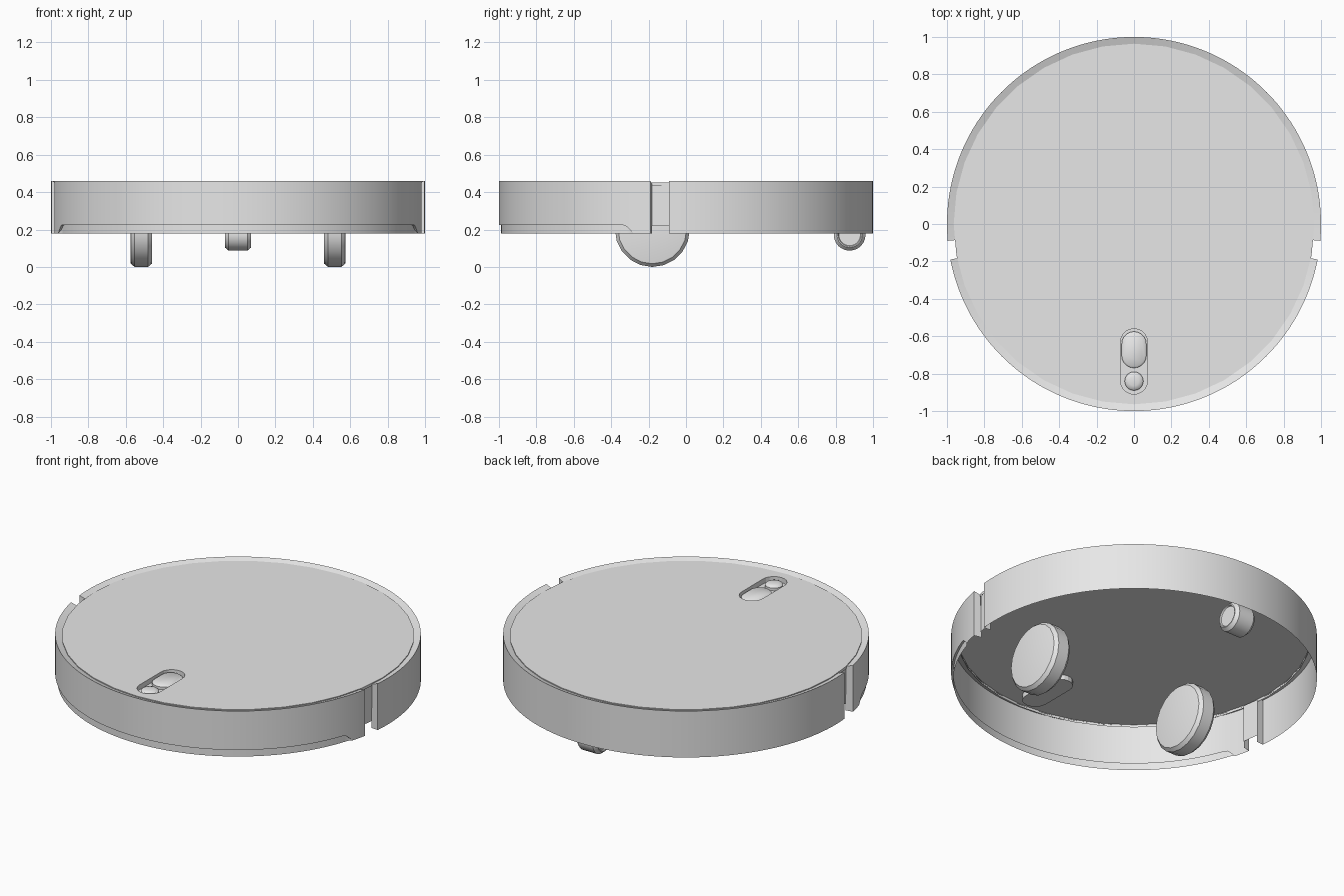
import bpy, bmesh, math

if "Cube" in bpy.data.objects:
    bpy.data.objects.remove(bpy.data.objects["Cube"])

grey = bpy.data.materials.new("light_grey")
grey.diffuse_color = (0.8, 0.8, 0.8, 1)
grey.use_nodes = True
grey.node_tree.nodes["Principled BSDF"].inputs["Base Color"].default_value = grey.diffuse_color

BOTTOM, TOP = 0.18, 0.46


def finish(name, bm, smooth=None):
    bmesh.ops.remove_doubles(bm, verts=bm.verts, dist=1e-5)
    me = bpy.data.meshes.new(name)
    bm.to_mesh(me)
    bm.free()
    me.materials.append(grey)
    ob = bpy.data.objects.new(name, me)
    bpy.context.collection.objects.link(ob)
    if smooth:
        bpy.ops.object.select_all(action='DESELECT')
        ob.select_set(True)
        bpy.context.view_layer.objects.active = ob
        bpy.ops.object.shade_smooth_by_angle(angle=math.radians(smooth))
    return ob


def polar(bm, r, a, z):
    return bm.verts.new((r * math.cos(a), r * math.sin(a), z))


def shell(name, a0, a1, steps, recess):
    """Thin curved side wall with an inward sloping rim and closed-in ends."""
    bm = bmesh.new()
    cols = []
    for i in range(steps + 1):
        a = a0 + (a1 - a0) * i / steps
        h = BOTTOM + recess(math.sin(a))
        r = 0.988 if h > BOTTOM else 1.0
        cols.append([polar(bm, *p) for p in (
            (r, a, BOTTOM), (r, a, h), (1, a, h), (1, a, TOP), (0.96, a, 0.446))])
    for c, d in zip(cols, cols[1:]):
        for j in range(4):
            bm.faces.new((c[j], d[j], d[j + 1], c[j + 1]))
    for a, flip in ((a0, False), (a1, True)):
        f = [polar(bm, *p) for p in (
            (0.955, a, BOTTOM), (1, a, BOTTOM), (1, a, TOP), (0.96, a, 0.446))]
        bm.faces.new(f[::-1] if flip else f)
    return finish(name, bm, 30)


def bumper_recess(y):
    """Height of the lower strip, with rounded ends."""
    t = (y + 0.345) / 0.05
    if t <= 0:
        return 0.045
    return 0.045 * math.sqrt(1 - t * t) if t < 1 else 0.0


def capsule(y0, y1, w, n=10):
    """Counter-clockwise outline of a rounded slot."""
    pts = []
    for k in range(2 * (n + 1)):
        upper = k <= n
        a = math.pi * (k if upper else k - 1) / n
        pts.append((w * math.cos(a), (y1 - w if upper else y0 + w) + w * math.sin(a)))
    return pts


def lathe_x(name, profile, sides, centre):
    """Turn (x, radius) points around the x axis, capping both ends."""
    bm = bmesh.new()
    cx, cy, cz = centre
    rings = [[bm.verts.new((cx + x, cy + r * math.cos(2 * math.pi * k / sides),
                            cz + r * math.sin(2 * math.pi * k / sides)))
              for k in range(sides)] for x, r in profile]
    for p, q in zip(rings, rings[1:]):
        for k in range(sides):
            n = (k + 1) % sides
            bm.faces.new((p[k], p[n], q[n], q[k]))
    bm.faces.new(rings[0])
    bm.faces.new(rings[-1])
    bmesh.ops.recalc_face_normals(bm, faces=bm.faces)
    return finish(name, bm, 25)


# Side walls: front bumper and rear shell, with a gap on each side
front_end = math.asin(0.19)
rear_end = math.asin(0.09)
shell("front_bumper", math.pi + front_end, 2 * math.pi - front_end, 120, bumper_recess)
shell("rear_shell", -rear_end, math.pi + rear_end, 80, lambda y: 0.0)

# Set-back panels inside the side gaps
for side, mid in (("right", -0.141), ("left", math.pi + 0.141)):
    bm = bmesh.new()
    lo, hi = mid - 0.055, mid + 0.055
    bm.faces.new([polar(bm, 0.955, a, z) for a, z in
                  ((lo, 0.22), (hi, 0.22), (hi, 0.445), (lo, 0.445))])
    finish(side + "_gap_panel", bm)

# Top plate with a slot recess
bm = bmesh.new()
PLATE = 0.452
SIDES = 36
outer = [polar(bm, 0.964, 2 * math.pi * k / SIDES, PLATE) for k in range(SIDES)]
slot = capsule(-0.91, -0.56, 0.072)
hole = [bm.verts.new((x, y, PLATE)) for x, y in slot]
edges = [bm.edges.new((l[i - 1], l[i])) for l in (outer, hole) for i in range(len(l))]
bmesh.ops.triangle_fill(bm, edges=edges, use_beauty=True, use_dissolve=False)
for f in bm.faces:
    f.normal_update()
    if f.normal.z < 0:
        f.normal_flip()
floor = [bm.verts.new((x, y, PLATE - 0.03)) for x, y in slot]
skirt = [bm.verts.new((v.co.x, v.co.y, PLATE - 0.016)) for v in outer]
for i in range(len(hole)):
    bm.faces.new((floor[i], floor[i - 1], hole[i - 1], hole[i]))
bm.faces.new(floor)
for i in range(SIDES):
    bm.faces.new((skirt[i - 1], skirt[i], outer[i], outer[i - 1]))
finish("top_plate", bm)

# Long button in the slot
bm = bmesh.new()
levels = [[bm.verts.new((x, y, z)) for x, y in capsule(-0.77 + d, -0.575 - d, 0.066 - d)]
          for d, z in ((0, PLATE - 0.03), (0, PLATE - 0.014), (0.01, PLATE - 0.006))]
for p, q in zip(levels, levels[1:]):
    for i in range(len(p)):
        bm.faces.new((p[i - 1], p[i], q[i], q[i - 1]))
bm.faces.new(levels[-1])
finish("long_button", bm, 40)

# Round domed button
bm = bmesh.new()
dome = [[polar(bm, r, 2 * math.pi * k / 24, z) for k in range(24)]
        for r, z in ((0.05, 0.422), (0.05, 0.438), (0.042, 0.446), (0.025, 0.451))]
for p, q in zip(dome, dome[1:]):
    for k in range(24):
        bm.faces.new((p[k - 1], p[k], q[k], q[k - 1]))
bm.faces.new(dome[-1])
bmesh.ops.translate(bm, verts=bm.verts, vec=(0, -0.84, 0))
finish("round_button", bm, 40)

# Drive wheels
for side, s in (("right", 1), ("left", -1)):
    lathe_x(side + "_wheel",
            [(-0.058, 0.175), (-0.056, 0.183), (-0.036, 0.2),
             (0.036, 0.2), (0.056, 0.183), (0.058, 0.175)],
            20, (s * 0.517, -0.18, 0.2))

# Small rear caster with shallow dished ends
lathe_x("rear_caster",
        [(-0.062, 0.058), (-0.07, 0.062), (-0.07, 0.068), (-0.05, 0.085),
         (0.05, 0.085), (0.07, 0.068), (0.07, 0.062), (0.062, 0.058)],
        24, (0, 0.875, 0.172))
